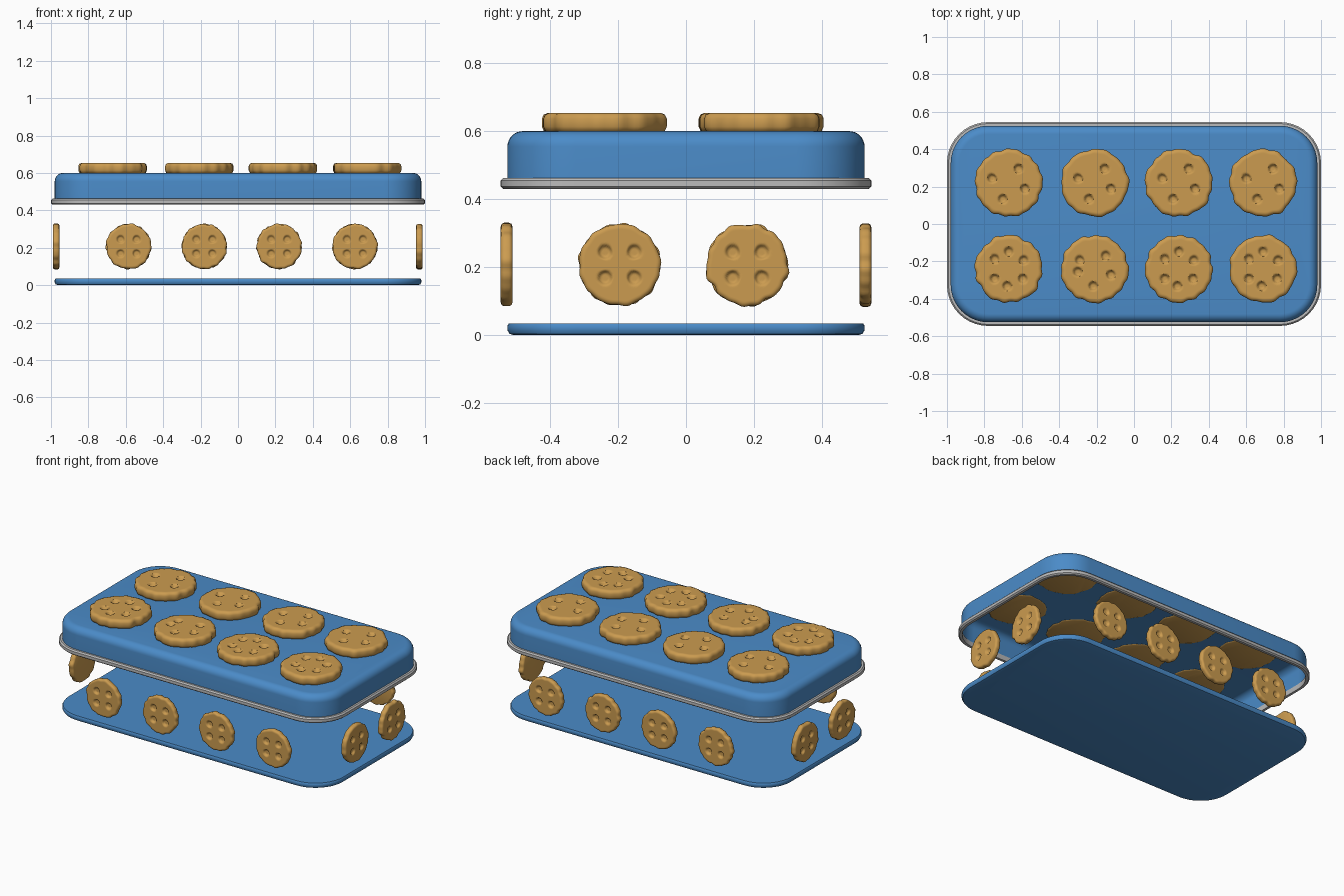
import bpy, bmesh, math, random
from mathutils import Matrix, Vector

if "Cube" in bpy.data.objects:
    bpy.data.objects.remove(bpy.data.objects["Cube"])

random.seed(4)


def material(name, rgb):
    m = bpy.data.materials.new(name)
    m.diffuse_color = (*rgb, 1)
    m.use_nodes = True
    m.node_tree.nodes["Principled BSDF"].inputs["Base Color"].default_value = m.diffuse_color
    return m


BLUE = material("tin blue", (0.07, 0.26, 0.58))
GREY = material("rim grey", (0.50, 0.50, 0.50))
BISCUIT = material("biscuit brown", (0.60, 0.33, 0.08))


def finish(bm, name, mat, angle=40):
    me = bpy.data.meshes.new(name)
    bm.normal_update()
    bm.to_mesh(me)
    bm.free()
    me.materials.append(mat)
    ob = bpy.data.objects.new(name, me)
    bpy.context.collection.objects.link(ob)
    bpy.ops.object.select_all(action='DESELECT')
    ob.select_set(True)
    bpy.context.view_layer.objects.active = ob
    bpy.ops.object.shade_smooth_by_angle(angle=math.radians(angle))
    return ob


def bridge(bm, a, b):
    n = len(a)
    for i in range(n):
        bm.faces.new((a[i], a[(i + 1) % n], b[(i + 1) % n], b[i]))


def rounded_loop(bm, hx, hy, r, z, seg=10):
    loop = []
    for k, (sx, sy) in enumerate(((1, 1), (-1, 1), (-1, -1), (1, -1))):
        for i in range(seg + 1):
            a = math.pi / 2 * (k + i / seg)
            loop.append(bm.verts.new((sx * (hx - r) + r * math.cos(a),
                                      sy * (hy - r) + r * math.sin(a), z)))
    return loop


def tin_part(name, mat, profile, bottom=False, top=False, closed=False):
    """Loft a rounded rectangle through (inset, z) steps."""
    bm = bmesh.new()
    loops = [rounded_loop(bm, 0.98 - d, 0.525 - d, 0.2 - d, z) for d, z in profile]
    for a, b in zip(loops, loops[1:]):
        bridge(bm, a, b)
    if closed:
        bridge(bm, loops[-1], loops[0])
    if bottom:
        bm.faces.new(loops[0][::-1])
    if top:
        bm.faces.new(loops[-1])
    return finish(bm, name, mat)


def biscuit(name, radius, thick, dimples, dimple_r, depth, matrix, seg=96):
    """Wavy-edged disc with pressed dimples, lying on its local z = 0."""
    bm = bmesh.new()
    waves = [(n, random.uniform(0.006, 0.017), random.uniform(0, 6.28))
             for n in (5, 9, 12, 17)]
    e = thick * 0.3

    def wobble(a):
        return 1 + sum(w * math.sin(n * a + p) for n, w, p in waves)

    def ring(r, z, press=False):
        vs = []
        for i in range(seg):
            a = math.tau * i / seg
            rr = r * (1 + (wobble(a) - 1) * (r / radius) ** 2)
            x, y, h = rr * math.cos(a), rr * math.sin(a), z
            if press:
                for dx, dy in dimples:
                    d = math.hypot(x - dx, y - dy) / dimple_r
                    if d < 1:
                        h -= depth * min(1, 1.6 * (1 - d * d))
            vs.append(bm.verts.new(matrix @ Vector((x, y, h))))
        return vs

    # underside, rounded edge, then dimpled top
    loops = [ring(radius - e, 0), ring(radius - e * 0.3, e * 0.3), ring(radius, e),
             ring(radius, thick - e), ring(radius - e * 0.3, thick - e * 0.3),
             ring(radius - e, thick)]
    n = 22
    loops += [ring((radius - e) * (1 - i / n), thick, True) for i in range(1, n)]
    for a, b in zip(loops, loops[1:]):
        bridge(bm, a, b)
    bm.faces.new(loops[0][::-1])
    bm.faces.new(loops[-1])
    return finish(bm, name, BISCUIT, 60)


# Base plate
tin_part("base_plate", BLUE, [(0.02, 0), (0.006, 0.004), (0, 0.014), (0, 0.028),
                              (0.004, 0.035)], bottom=True, top=True)

# Hollow lid with a rounded shoulder
shoulder = [(0.045 * (1 - math.cos(t)), 0.555 + 0.045 * math.sin(t))
            for t in (math.pi / 2 * i / 8 for i in range(9))]
tin_part("lid", BLUE, [(0, 0.435)] + shoulder, top=True)

# Rolled rim round the lid opening
tin_part("lid_rim", GREY, [(0.004, 0.43), (-0.012, 0.43), (-0.02, 0.437), (-0.02, 0.455),
                           (-0.012, 0.463), (0.004, 0.463)], closed=True)

# Biscuits on the lid: centre and dimple angles (degrees)
four, five, six = (165, 55, 340, 250), (150, 50, 340, 265, 190), (145, 90, 30, 325, 265, 215)
back = [(four, 0.22)] * 4
front = [(six, -0.24), (five, -0.24), (six, -0.24), (six, -0.24)]
for row, label in ((back, "back"), (front, "front")):
    for i, (x, (angles, y)) in enumerate(zip((-0.67, -0.21, 0.24, 0.69), row)):
        spots = [(0.092 * math.cos(math.radians(a)), 0.092 * math.sin(math.radians(a)))
                 for a in angles]
        biscuit(f"lid_biscuit_{label}_{i + 1}", 0.18, 0.058, spots, 0.025, 0.022,
                Matrix.Translation((x, y, 0.596)))

# Biscuits standing round the sides, facing outward
square = [(sx * 0.043, sy * 0.038) for sx in (-1, 1) for sy in (-1, 1)]
sides = [("front", 0, -0.51, (-0.585, -0.18, 0.22, 0.625)),
         ("back", 180, 0.51, (-0.585, -0.18, 0.22, 0.625)),
         ("right", 90, 0.952, (-0.195, 0.18)),
         ("left", -90, -0.955, (-0.195, 0.18))]
for label, turn, wall, spots in sides:
    for i, s in enumerate(spots):
        pos = (s, wall, 0.207) if label in ("front", "back") else (wall, s, 0.207)
        m = (Matrix.Translation(pos) @ Matrix.Rotation(math.radians(turn), 4, 'Z')
             @ Matrix.Rotation(math.radians(90), 4, 'X'))
        biscuit(f"side_biscuit_{label}_{i + 1}", 0.12, 0.035, square, 0.022, 0.012, m)
